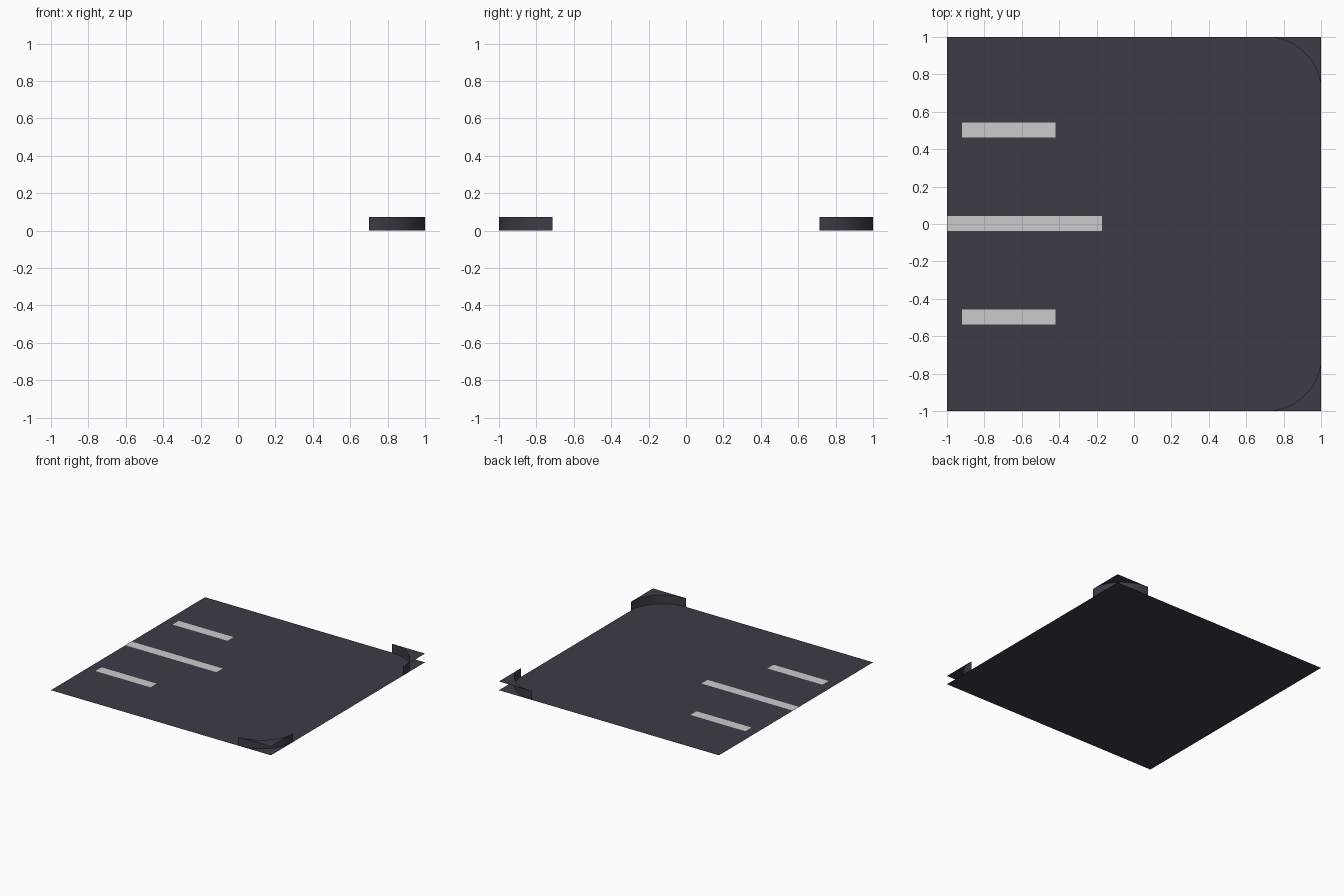
import bpy, math

if "Cube" in bpy.data.objects:
    bpy.data.objects.remove(bpy.data.objects["Cube"])


def material(name, rgb):
    m = bpy.data.materials.new(name)
    m.diffuse_color = (*rgb, 1)
    m.use_nodes = True
    m.node_tree.nodes["Principled BSDF"].inputs["Base Color"].default_value = m.diffuse_color
    return m


asphalt = material("dark asphalt", (0.047, 0.044, 0.062))
paint = material("pale road paint", (0.60, 0.60, 0.60))


def add_mesh(name, verts, faces, mat):
    me = bpy.data.meshes.new(name)
    me.from_pydata(verts, [], faces)
    me.materials.append(mat)
    ob = bpy.data.objects.new(name, me)
    bpy.context.scene.collection.objects.link(ob)
    return ob


def sheet(name, x0, x1, y0, y1, z, mat):
    return add_mesh(name, [(x0, y0, z), (x1, y0, z), (x1, y1, z), (x0, y1, z)],
                    [(0, 1, 2, 3)], mat)


# Road surface: a single thin sheet
sheet("road_surface", -1, 1, -1, 1, 0, asphalt)

# Painted lane lines
sheet("centre_line", -1, -0.17, -0.037, 0.043, 0.002, paint)
for label, y in (("left", 0.503), ("right", -0.497)):
    sheet(label + "_lane_line", -0.92, -0.42, y - 0.04, y + 0.04, 0.002, paint)

# Raised corners: curved kerb wall plus flat cap, open on the outer sides
H, RX, RY, N = 0.072, 0.30, 0.287, 16
for label, s in (("back", 1), ("front", -1)):
    arc = []
    for i in range(N + 1):
        a = math.pi / 2 * i / N
        arc.append((1 - RX + RX * math.cos(a), s * (1 - RY + RY * math.sin(a))))
    verts = [(x, y, 0) for x, y in arc] + [(x, y, H) for x, y in arc]
    faces = [(i, i + N + 1, i + N + 2, i + 1) for i in range(N)]
    if s < 0:
        faces = [f[::-1] for f in faces]
    wall = add_mesh(label + "_kerb_wall", verts, faces, asphalt)
    for p in wall.data.polygons:
        p.use_smooth = True

    # Cap fans out from the square corner to the arc
    cap_verts = [(1, s, H)] + [(x, y, H) for x, y in arc]
    cap_faces = [(0, i + 2, i + 1) if s > 0 else (0, i + 1, i + 2) for i in range(N)]
    add_mesh(label + "_kerb_cap", cap_verts, cap_faces, asphalt)
